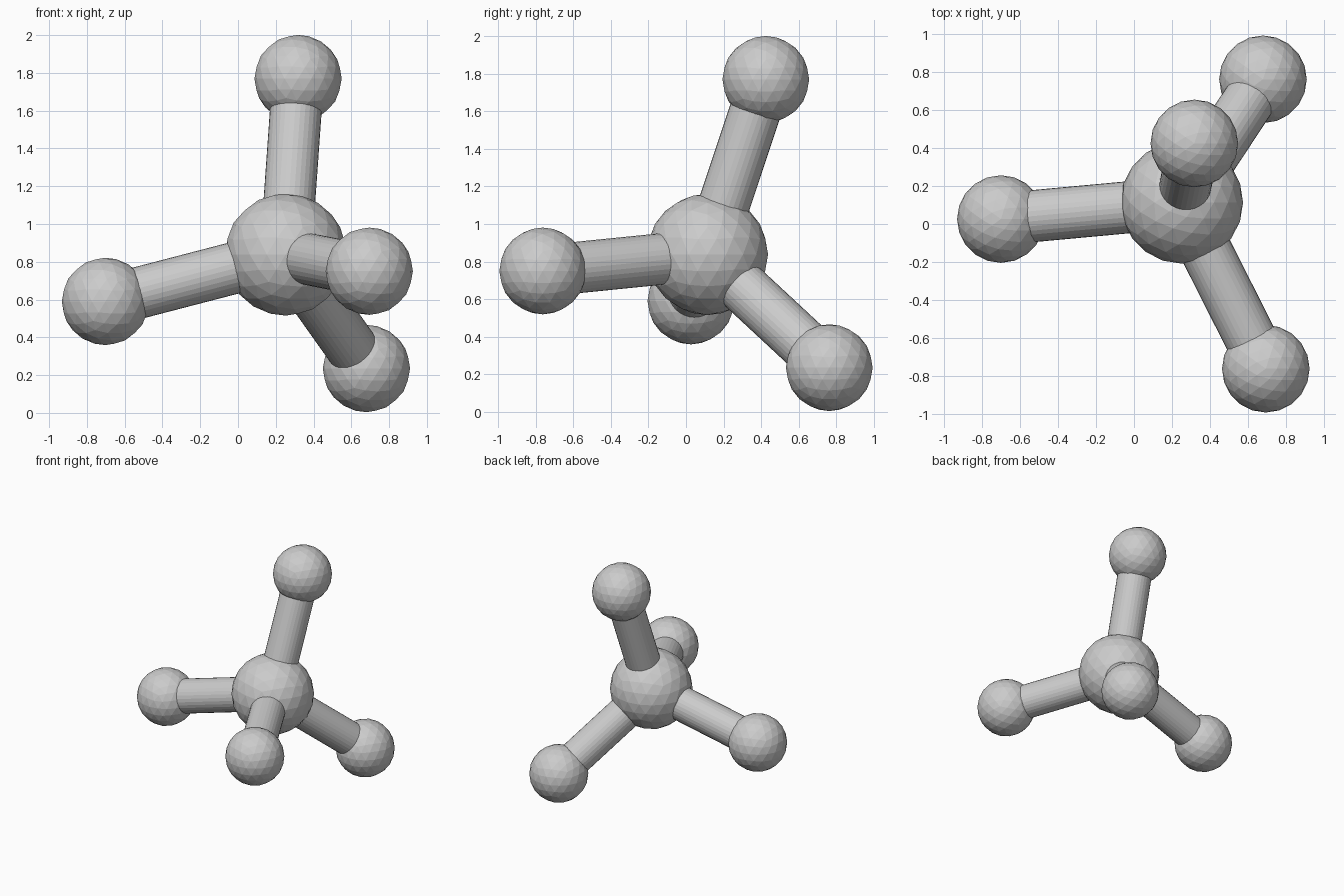
import bpy
from mathutils import Vector

if "Cube" in bpy.data.objects:
    bpy.data.objects.remove(bpy.data.objects["Cube"])

ROD_RADIUS = 0.137
CENTER = Vector((0.252, 0.114, 0.838))
OUTER = {
    "top": Vector((0.318, 0.425, 1.77)),
    "left": Vector((-0.702, 0.026, 0.59)),
    "front": Vector((0.695, -0.763, 0.75)),
    "back": Vector((0.68, 0.763, 0.235)),
}


def ball(name, location, radius):
    bpy.ops.mesh.primitive_ico_sphere_add(subdivisions=3, radius=radius, location=location)
    bpy.context.object.name = name


def rod(name, start, end):
    axis = end - start
    bpy.ops.mesh.primitive_cylinder_add(vertices=32, radius=ROD_RADIUS, depth=axis.length,
                                        location=(start + end) / 2)
    obj = bpy.context.object
    obj.name = name
    obj.rotation_mode = 'QUATERNION'
    obj.rotation_quaternion = axis.to_track_quat('Z', 'Y')


# Large central ball
ball("central_ball", CENTER, 0.323)

# Four outer balls, each joined by a rod in two halves
for side, pos in OUTER.items():
    ball(side + "_ball", pos, 0.231)
    middle = (CENTER + pos) / 2
    rod(side + "_rod_inner", CENTER, middle)
    rod(side + "_rod_outer", middle, pos)
